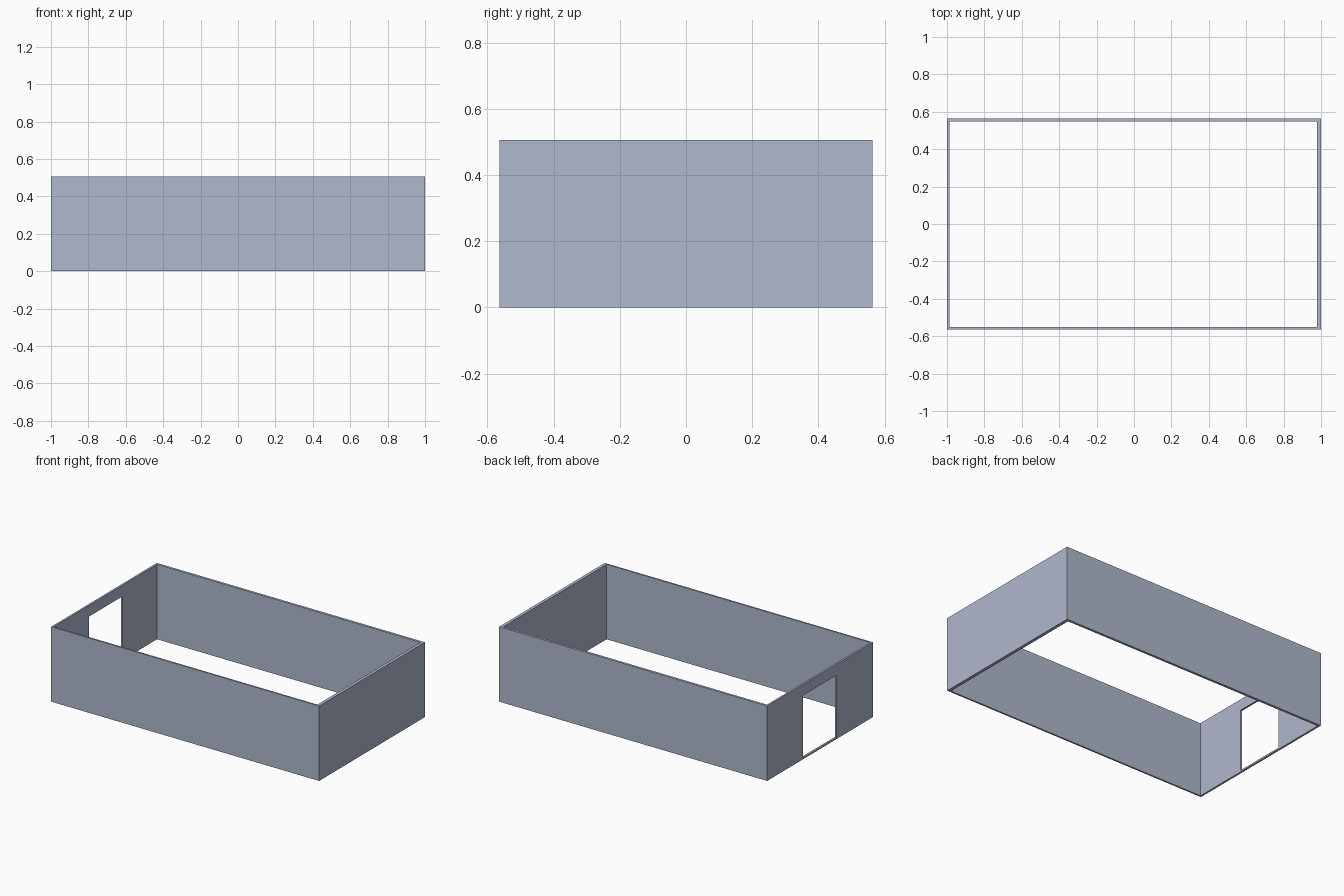
import bpy

if "Cube" in bpy.data.objects:
    bpy.data.objects.remove(bpy.data.objects["Cube"])

H = 0.505             # wall height
X, Y = 1.0, 0.5635    # outer half sizes

wall_paint = bpy.data.materials.new("blue_grey")
wall_paint.diffuse_color = (0.434, 0.479, 0.617, 1)
wall_paint.use_nodes = True
wall_paint.node_tree.nodes["Principled BSDF"].inputs["Base Color"].default_value = wall_paint.diffuse_color


def extruded(name, loops, z0, z1):
    """Vertical prism between z0 and z1; the second loop, if any, is the hole."""
    n = len(loops[0])
    verts, faces = [], []
    for loop in loops:
        verts += [(x, y, z) for z in (z0, z1) for x, y in loop]
    for k in range(len(loops)):
        b = k * 2 * n
        for i in range(n):
            j = (i + 1) % n
            f = (b + i, b + j, b + n + j, b + n + i)
            faces.append(f if k == 0 else f[::-1])
    if len(loops) == 1:
        faces += [tuple(range(n))[::-1], tuple(range(n, 2 * n))]
    else:
        for i in range(n):
            j = (i + 1) % n
            faces.append((n + i, n + j, 3 * n + j, 3 * n + i))
            faces.append((j, i, 2 * n + i, 2 * n + j))
    mesh = bpy.data.meshes.new(name)
    mesh.from_pydata(verts, [], faces)
    mesh.materials.append(wall_paint)
    obj = bpy.data.objects.new(name, mesh)
    bpy.context.collection.objects.link(obj)
    return obj


def rect(x0, x1, y0, y1):
    return [(x0, y0), (x1, y0), (x1, y1), (x0, y1)]


# Open room shell with slightly different wall thicknesses
walls = extruded("walls", [rect(-X, X, -Y, Y),
                           rect(-0.987, 0.979, -0.552, 0.547)], 0, H)

# Doorway through the left wall, leaving a thin sill
cutter = extruded("doorway_cutter", [rect(-1.1, -0.9, -0.176, 0.18)], 0.011, 0.43)
cutter.hide_render = True
cutter.hide_set(True)
cut = walls.modifiers.new("doorway", 'BOOLEAN')
cut.operation = 'DIFFERENCE'
cut.solver = 'EXACT'
cut.object = cutter
